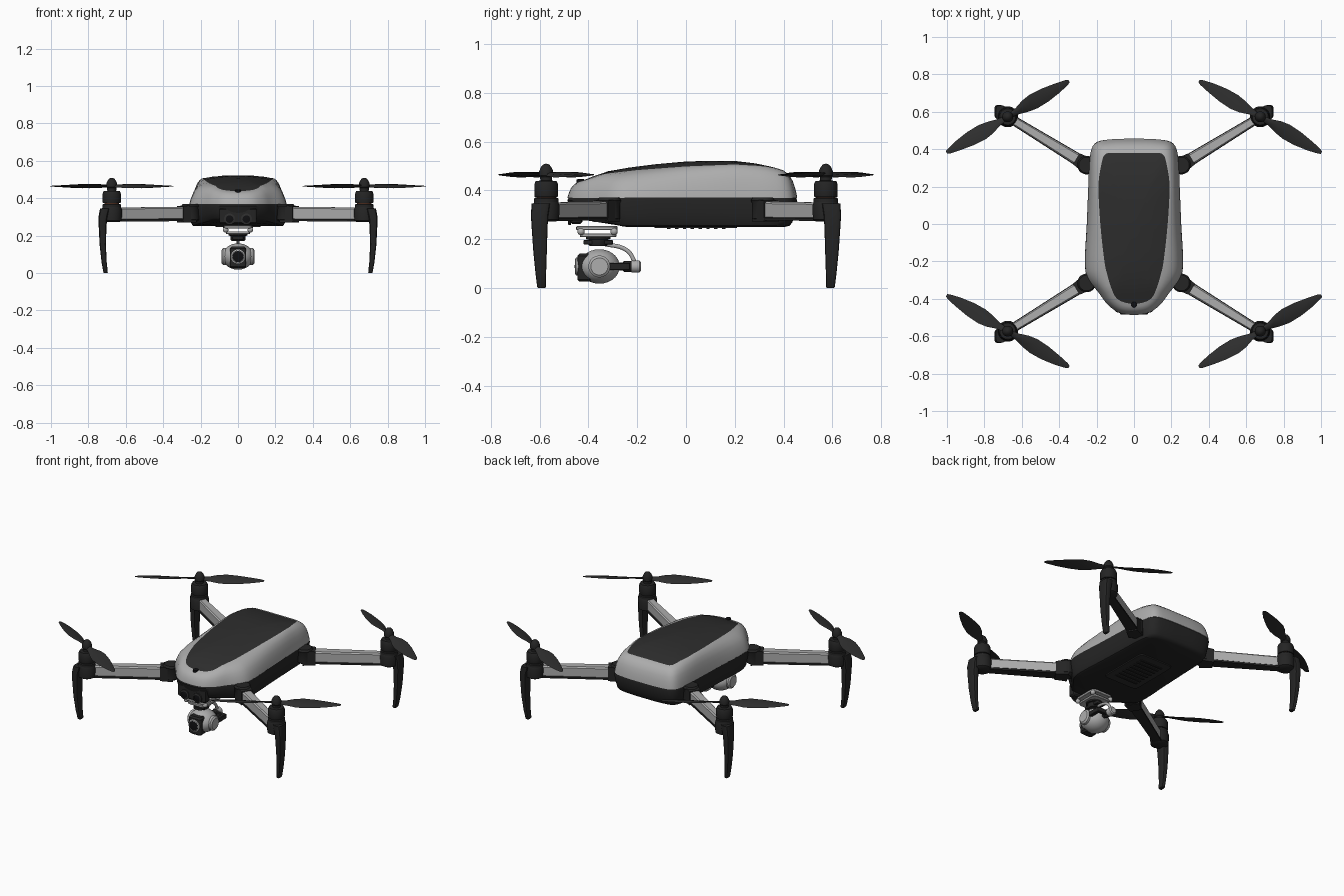
import bpy, bmesh, math
from mathutils import Vector, Matrix

if "Cube" in bpy.data.objects:
    bpy.data.objects.remove(bpy.data.objects["Cube"])


def material(name, r, g, b):
    m = bpy.data.materials.new(name)
    m.use_nodes = True
    m.diffuse_color = (r, g, b, 1)
    m.node_tree.nodes["Principled BSDF"].inputs["Base Color"].default_value = (r, g, b, 1)
    return m


GREY = material("satin grey", .42, .42, .42)
PANEL = material("panel charcoal", .027, .027, .027)
DARK = material("dark plastic", .018, .018, .018)
BLACK = material("lens black", .005, .005, .006)
COPPER = material("copper winding", .12, .04, .02)
made = []


def loft(name, rings, mat, mat2=None, split=0, loc=(0, 0, 0), rot=None):
    """Skin a stack of equal rings, cap both ends; faces from ring 'split' on use mat2."""
    bm = bmesh.new()
    rows = [[bm.verts.new(p) for p in ring] for ring in rings]
    n = len(rows[0])
    for k in range(len(rows) - 1):
        for i in range(n):
            j = (i + 1) % n
            f = bm.faces.new((rows[k][i], rows[k][j], rows[k + 1][j], rows[k + 1][i]))
            f.material_index = int(mat2 is not None and k >= split)
    bm.faces.new(rows[0][::-1])
    bm.faces.new(rows[-1]).material_index = int(mat2 is not None)
    bmesh.ops.recalc_face_normals(bm, faces=bm.faces)
    if rot:
        bm.transform(rot)
    me = bpy.data.meshes.new(name)
    bm.to_mesh(me)
    bm.free()
    me.materials.append(mat)
    if mat2:
        me.materials.append(mat2)
    ob = bpy.data.objects.new(name, me)
    ob.location = loc
    bpy.context.collection.objects.link(ob)
    made.append(ob)
    return ob


def ring(cx, cy, z, hx, hy, n=24, p=1.0):
    """Superellipse ring: p=1 is an ellipse, smaller p is a rounded rectangle."""
    out = []
    for i in range(n):
        a = 2 * math.pi * (i + .5) / n
        c, s = math.cos(a), math.sin(a)
        out.append(Vector((cx + hx * math.copysign(abs(c) ** p, c),
                           cy + hy * math.copysign(abs(s) ** p, s), z)))
    return out


def lathe(name, profile, loc, mat, rot=None, n=24):
    return loft(name, [ring(0, 0, z, r, r, n) for r, z in profile], mat, loc=loc, rot=rot)


def block(name, loc, size, mat, p=.3):
    """Rounded slab with softened top and bottom edges."""
    hx, hy, hz = (s / 2 for s in size)
    e = min(hx, hy, hz) * .3
    levels = [(-hz, e), (-hz + e, 0), (hz - e, 0), (hz, e)]
    return loft(name, [ring(0, 0, z, hx - d, hy - d, 24, p) for z, d in levels], mat, loc=loc)


def ball(name, loc, radius, mat, scale=(1, 1, 1)):
    prof = [(math.sin(math.pi * k / 14) * radius + .0001, -math.cos(math.pi * k / 14) * radius)
            for k in range(15)]
    ob = lathe(name, prof, loc, mat, n=28)
    ob.scale = scale
    return ob


def outline(half, steps=4):
    """Mirror a half outline and smooth it into a closed loop."""
    pts = [Vector(p) for p in half] + [Vector((-x, y)) for x, y in half[-2:0:-1]]
    out, n = [], len(pts)
    for i in range(n):
        a, b, c, d = (pts[(i + k) % n] for k in (-1, 0, 1, 2))
        for s in range(steps):
            t = s / steps
            out.append(.5 * (2 * b + (c - a) * t + (2 * a - 5 * b + 4 * c - d) * t * t
                             + (3 * b - a - 3 * c + d) * t ** 3))
    return out


def table(rows, y):
    if y <= rows[0][0]:
        return rows[0][1]
    for (y0, z0), (y1, z1) in zip(rows, rows[1:]):
        if y <= y1:
            return z0 + (z1 - z0) * (y - y0) / (y1 - y0)
    return rows[-1][1]


# Body: grey shell with charcoal top panel
base = outline([(0, -.486), (.08, -.474), (.14, -.43), (.185, -.37), (.245, -.29), (.26, -.2),
                (.25, 0), (.242, .2), (.235, .35), (.208, .43), (.13, .452), (0, .456)])
lid = outline([(0, -.425), (.05, -.42), (.095, -.395), (.122, -.34), (.143, -.27), (.158, -.2),
               (.18, 0), (.19, .2), (.176, .31), (.155, .372), (.1, .38), (0, .38)])
edge = [(-.43, .437), (-.34, .467), (-.2, .483), (0, .498), (.2, .506), (.31, .5), (.38, .488)]
rings = []
for s, v in [(0, 0), (.04, .15), (.12, .35), (.24, .58), (.45, .8), (.75, .95), (1, 1)]:
    loop = []
    for b, q in zip(base, lid):
        p = b.lerp(q, s)
        loop.append(Vector((p.x, p.y, .368 + (table(edge, q.y) - .368) * v)))
    rings.append(loop)
for k in (.9, .75, .55, .3, .05):
    rings.append([Vector((q.x * k, q.y * k, table(edge, q.y * k) + .02 * (1 - k * k))) for q in lid])
loft("body_shell", rings, GREY, PANEL, 6)

# Body: dark lower tub, its nose underside rising slightly
rings = []
for z, s in [(.37, 1), (.355, 1.01), (.3, .985), (.268, .965), (.255, .94), (.25, .9)]:
    rings.append([Vector((b.x * s, b.y * (s - .01),
                          z + (.37 - z) * .25 * min(1, max(0, (-b.y - .28) / .15)))) for b in base])
loft("lower_body", rings, DARK)

# Underside battery cover with slats
block("battery_cover", (0, .04, .249), (.24, .34, .008), PANEL, .15)
for i in range(8):
    block("cover_slat", (0, -.07 + i * .032, .244), (.16, .014, .007), DARK, .15)

# Power button and front sensors
lathe("power_button", [(.016, -.012), (.016, .004), (.01, .007)], (0, -.432, .44), BLACK)
to_front = Matrix.Rotation(math.pi / 2, 4, 'X')
block("sensor_bar", (0, -.45, .305), (.2, .05, .085), DARK, .3)
for x in (-.045, .045):
    lathe("sensor_rim", [(.03, 0), (.03, .01), (.021, .012), (.021, .006)], (x, -.472, .288), PANEL, to_front)
    lathe("sensor_lens", [(.02, 0), (.02, .009), (.008, .012)], (x, -.472, .288), BLACK, to_front)


def blade(name, loc, angle):
    """One twisted propeller blade with a tapered, cut tip."""
    rings = []
    for r, lead, trail, thick, twist in [(.012, .014, .014, .007, 24), (.06, .021, .02, .006, 22),
                                         (.11, .038, .034, .005, 18), (.16, .045, .042, .004, 15),
                                         (.23, .04, .04, .004, 12), (.31, .026, .028, .003, 9),
                                         (.365, .014, .014, .002, 7), (.379, .006, .008, .001, 6)]:
        t = math.radians(twist)
        section = [(-trail, 0), (-trail * .4, thick), (lead * .5, thick), (lead, 0), (0, -thick * .5)]
        rings.append([Vector((r, w * math.cos(t) - h * math.sin(t), w * math.sin(t) + h))
                      for w, h in section])
    return loft(name, rings, PANEL, loc=loc, rot=Matrix.Rotation(angle, 4, 'Z'))


# Four arms with hinge, motor, propeller and landing leg
for sx, side in ((1, "left"), (-1, "right")):
    for sy, end in ((-1, "front"), (1, "rear")):
        tag = end + "_" + side + "_"
        mx, my = .675 * sx, .573 * sy
        root, tip = Vector((.245 * sx, .31 * sy, 0)), Vector((mx, my, 0))
        along = (tip - root).normalized()
        across = Vector((-along.y, along.x, 0))

        def beam(name, mat, z0, z1, extra):
            rs = []
            for c, w, dz in ((root, .032, .004), (tip, .021, 0)):
                rs.append([c + across * (u * (w + extra)) + Vector((0, 0, z + dz))
                           for u, z in ((-1, z0), (1, z0), (1, z1 - .008), (.75, z1),
                                        (-.75, z1), (-1, z1 - .008))])
            loft(tag + name, rs, mat)

        beam("arm", GREY, .285, .35, 0)
        beam("arm_rail", DARK, .274, .292, .003)
        # Hinge fairing at the body corner
        hinge = root + along * .01
        lathe(tag + "hinge", [(.03, .272), (.046, .285), (.046, .35), (.05, .358), (.042, .37)],
              (hinge.x, hinge.y, 0), DARK)
        cuff = [root + along * d for d in (0, .075)]
        loft(tag + "arm_cuff", [[c + across * (u * w) + Vector((0, 0, z))
                                 for u, z in ((-1, .27), (1, .27), (1, t), (-1, t))]
                                for c, w, t in ((cuff[0], .045, .365), (cuff[1], .034, .357))], DARK)
        # Motor pod, motor and hub
        lathe(tag + "motor_pod", [(.04, .272), (.053, .28), (.056, .335), (.05, .352)], (mx, my, 0), DARK)
        lathe(tag + "winding", [(.04, .345), (.04, .385)], (mx, my, 0), COPPER)
        lathe(tag + "motor_base", [(.05, .345), (.05, .366), (.045, .37)], (mx, my, 0), DARK)
        lathe(tag + "motor_bell", [(.047, .373), (.049, .378), (.049, .425), (.043, .438), (.02, .44)],
              (mx, my, 0), DARK)
        lathe(tag + "prop_hub", [(.024, .436), (.025, .455), (.029, .46), (.029, .478), (.022, .495),
                                 (.012, .506), (.002, .509)], (mx, my, 0), DARK)
        tilt = math.atan2(-.19 * sy, .325 * sx)
        for k in (0, 1):
            blade(tag + "blade", (mx, my, .464), tilt + k * math.pi)
        # Landing leg
        loft(tag + "leg", [ring(x * sx, my + o * sy, z, hx, hy, 16, .45) for x, o, z, hx, hy in
                           [(.712, .022, .345, .026, .038), (.722, .027, .3, .024, .036),
                            (.724, .027, .25, .021, .033), (.723, .025, .15, .017, .028),
                            (.716, .022, .06, .014, .022), (.708, .019, .004, .012, .018),
                            (.708, .019, 0, .009, .015)]], DARK)

# Gimbal mount: plates, dampers and yaw motor
block("gimbal_top_plate", (0, -.365, .245), (.15, .17, .016), GREY)
block("gimbal_lower_plate", (0, -.36, .216), (.13, .15, .014), GREY)
for x in (-.066, .066):
    for y in (-.43, -.295):
        ball("damper", (x, y, .231), .015, GREY)
lathe("yaw_motor", [(.036, .172), (.04, .178), (.04, .198), (.05, .2), (.05, .21)], (0, -.36, 0), DARK)
block("yaw_bracket", (0, -.36, .187), (.06, .12, .02), DARK)

# Curved gimbal arm to the roll motor behind the camera
curve = bpy.data.curves.new("gimbal_arm", 'CURVE')
curve.dimensions = '3D'
curve.bevel_depth = .009
curve.bevel_resolution = 3
spline = curve.splines.new('BEZIER')
path = [(0, -.34, .182), (0, -.24, .152), (0, -.205, .095)]
spline.bezier_points.add(len(path) - 1)
for bp, co in zip(spline.bezier_points, path):
    bp.co = co
    bp.handle_left_type = bp.handle_right_type = 'AUTO'
curve.materials.append(GREY)
bpy.context.collection.objects.link(bpy.data.objects.new("gimbal_arm", curve))
lathe("roll_motor", [(.018, -.022), (.025, -.016), (.025, .016), (.018, .022)], (0, -.207, .088), GREY, to_front)
lathe("roll_shaft", [(.022, 0), (.022, .03), (.016, .034), (.016, .07)], (0, -.225, .088), DARK, to_front)
block("tilt_fork", (.07, -.29, .088), (.022, .12, .03), DARK)
block("fork_bridge", (.035, -.24, .088), (.09, .022, .03), DARK)

# Camera ball with side caps, dark face and lens
ball("camera_ball", (0, -.355, .088), .084, GREY, (1, 1, .84))
to_side = Matrix.Rotation(math.pi / 2, 4, 'Y')
for x, d in ((.07, 1), (-.07, -1)):
    lathe("camera_cap", [(.045, -.01 * d), (.045, .01 * d), (.035, .018 * d)], (x, -.355, .088), GREY, to_side)
block("camera_face", (0, -.415, .083), (.088, .06, .115), DARK, .4)
lathe("lens_ring", [(.038, 0), (.038, .012), (.03, .016), (.03, .008)], (0, -.438, .088), GREY, to_front)
lathe("lens", [(.033, 0), (.033, .015), (.022, .017), (.004, .018)], (0, -.438, .088), BLACK, to_front)

# Smooth rounded surfaces, keep hard edges
bpy.ops.object.select_all(action='DESELECT')
for ob in made:
    ob.select_set(True)
bpy.context.view_layer.objects.active = made[0]
bpy.ops.object.shade_smooth_by_angle(angle=math.radians(35))
